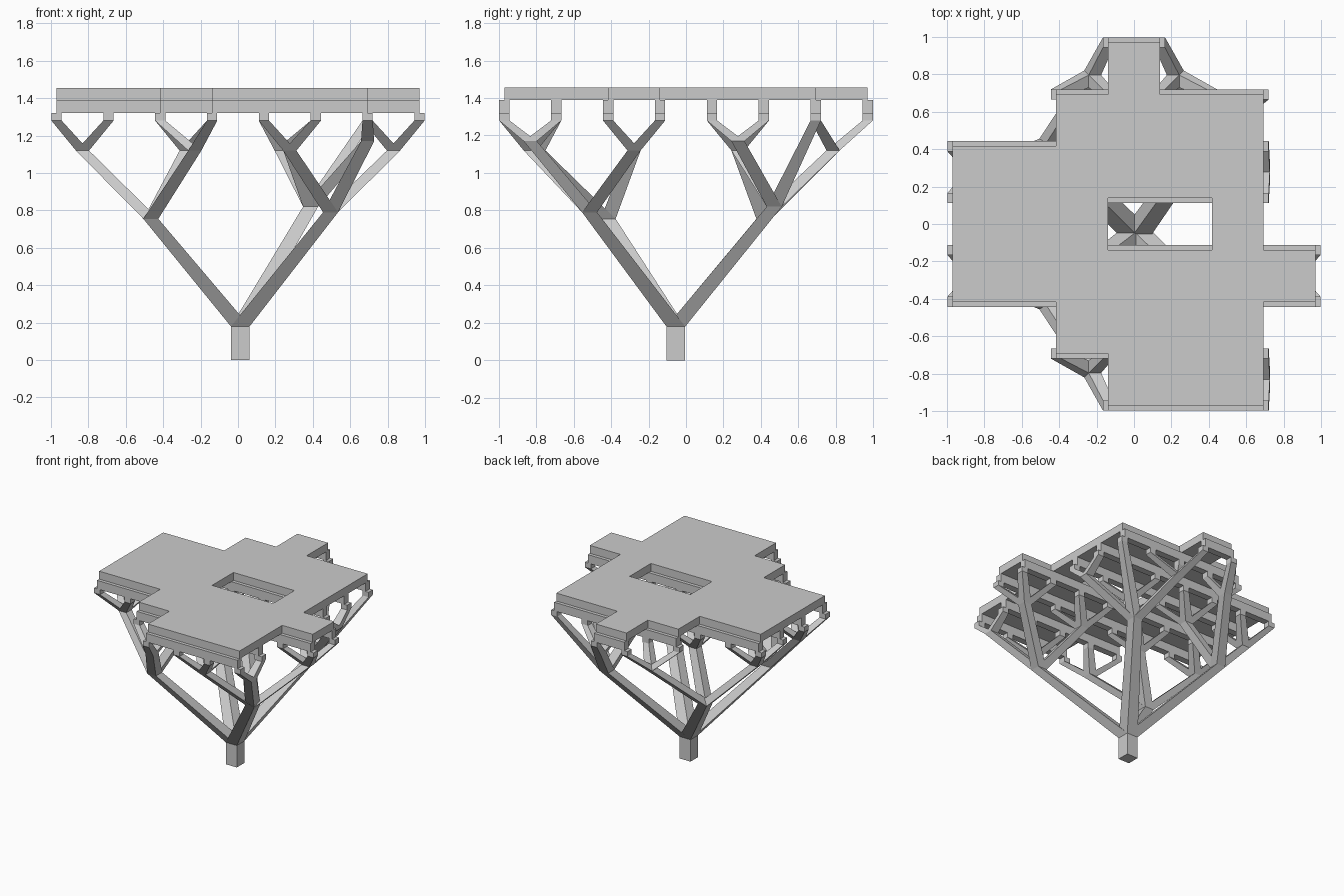
import bpy
import bmesh
from mathutils import Vector

cube = bpy.data.objects.get("Cube")
if cube:
    bpy.data.objects.remove(cube, do_unlink=True)

grey = bpy.data.materials.new("plain_grey")
grey.use_nodes = True
grey.diffuse_color = (0.6, 0.6, 0.6, 1)
grey.node_tree.nodes["Principled BSDF"].inputs["Base Color"].default_value = (0.6, 0.6, 0.6, 1)

# Deck plan: first and last grid line of each row of cells, front to back
CELL_SPANS = [(3, 6), (2, 6), (0, 7), (0, 6), (0, 6), (2, 6), (3, 4)]
HOLE = {(3, 3), (4, 3)}
POST = 0.055
Z_ROOT, Z_POST, Z_BEAM, Z_DECK, Z_TOP = 0.18, 1.28, 1.32, 1.39, 1.455


def grid(i):
    return -0.97 + i * 1.94 / 7


def make_object(name, bm):
    bmesh.ops.recalc_face_normals(bm, faces=bm.faces)
    mesh = bpy.data.meshes.new(name)
    bm.to_mesh(mesh)
    bm.free()
    mesh.materials.append(grey)
    obj = bpy.data.objects.new(name, mesh)
    bpy.context.collection.objects.link(obj)


def loft(bm, low, low_size, high, high_size):
    """Bar between two level rectangles given by centre and (x, y) size."""
    rings = []
    for centre, (sx, sy) in ((low, low_size), (high, high_size)):
        rings.append([bm.verts.new(Vector(centre) + Vector((a * sx / 2, b * sy / 2, 0)))
                      for a, b in ((-1, -1), (1, -1), (1, 1), (-1, 1))])
    a, b = rings
    bm.faces.new(a[::-1])
    bm.faces.new(b)
    for k in range(4):
        n = (k + 1) % 4
        bm.faces.new((a[k], a[n], b[n], b[k]))


def square(size):
    return (size, size)


def mean(points):
    return sum(points, Vector((0, 0, 0))) / len(points)


def raised(point, z):
    return Vector((point.x, point.y, z))


# Deck slab with its opening
bm = bmesh.new()
for j, (start, end) in enumerate(CELL_SPANS):
    for i in range(start, end):
        if (i, j) not in HOLE:
            corners = ((i, j), (i + 1, j), (i + 1, j + 1), (i, j + 1))
            bm.faces.new([bm.verts.new((grid(a), grid(b), Z_DECK)) for a, b in corners])
bmesh.ops.remove_doubles(bm, verts=bm.verts, dist=0.001)
extruded = bmesh.ops.extrude_face_region(bm, geom=bm.faces[:], use_keep_orig=True)
top_verts = [g for g in extruded["geom"] if isinstance(g, bmesh.types.BMVert)]
bmesh.ops.translate(bm, verts=top_verts, vec=(0, 0, Z_TOP - Z_DECK))
bmesh.ops.dissolve_limit(bm, angle_limit=0.02, verts=bm.verts, edges=bm.edges)
make_object("deck_slab", bm)

# Joists along x on every grid line, and the posts under them
joists, posts = bmesh.new(), bmesh.new()
clusters = {}
for j in range(8):
    touching = CELL_SPANS[max(j - 1, 0):j + 1]
    start = min(s for s, e in touching)
    end = max(e for s, e in touching)
    x, y = (grid(start) + grid(end)) / 2, grid(j)
    size = (grid(end) - grid(start), POST)
    loft(joists, (x, y, Z_BEAM), size, (x, y, Z_DECK), size)
    for i in range(start, end + 1):
        foot = Vector((grid(i), y, Z_POST))
        loft(posts, foot, square(POST), raised(foot, Z_BEAM), square(POST))
        clusters.setdefault((i // 2, j // 2), []).append(foot)
make_object("joists", joists)
make_object("posts", posts)

# Forking branches: posts gather in clusters, clusters in quarters, quarters at the trunk
LIMB, BRANCH, TRUNK = 0.08, 0.07, 0.1
FORK_Z = {1: Z_POST, 2: 1.17, 3: 1.12, 4: 1.12}
QUARTER_Z = {(0, 0): 0.755, (0, 1): 0.755, (1, 0): 0.79, (1, 1): 0.82}
quarters = {}
for (cx, cy), feet in clusters.items():
    quarters.setdefault((cx // 2, cy // 2), []).append(feet)

root = raised(mean([f for feet in clusters.values() for f in feet]), Z_ROOT)
limbs, branches, twigs = bmesh.new(), bmesh.new(), bmesh.new()
for key, groups in quarters.items():
    knee = raised(mean([f for feet in groups for f in feet]), QUARTER_Z[key])
    loft(limbs, root, square(TRUNK), knee, square(LIMB))
    for feet in groups:
        fork = raised(mean(feet), FORK_Z[len(feet)])
        single = len(feet) == 1
        loft(branches, knee, square(LIMB), fork, square(POST if single else BRANCH))
        if not single:
            for foot in feet:
                loft(twigs, fork, square(BRANCH), foot, square(POST))
make_object("main_limbs", limbs)
make_object("branches", branches)
make_object("twigs", twigs)

# Trunk
bm = bmesh.new()
loft(bm, raised(root, 0), square(TRUNK), root, square(TRUNK))
make_object("trunk", bm)
